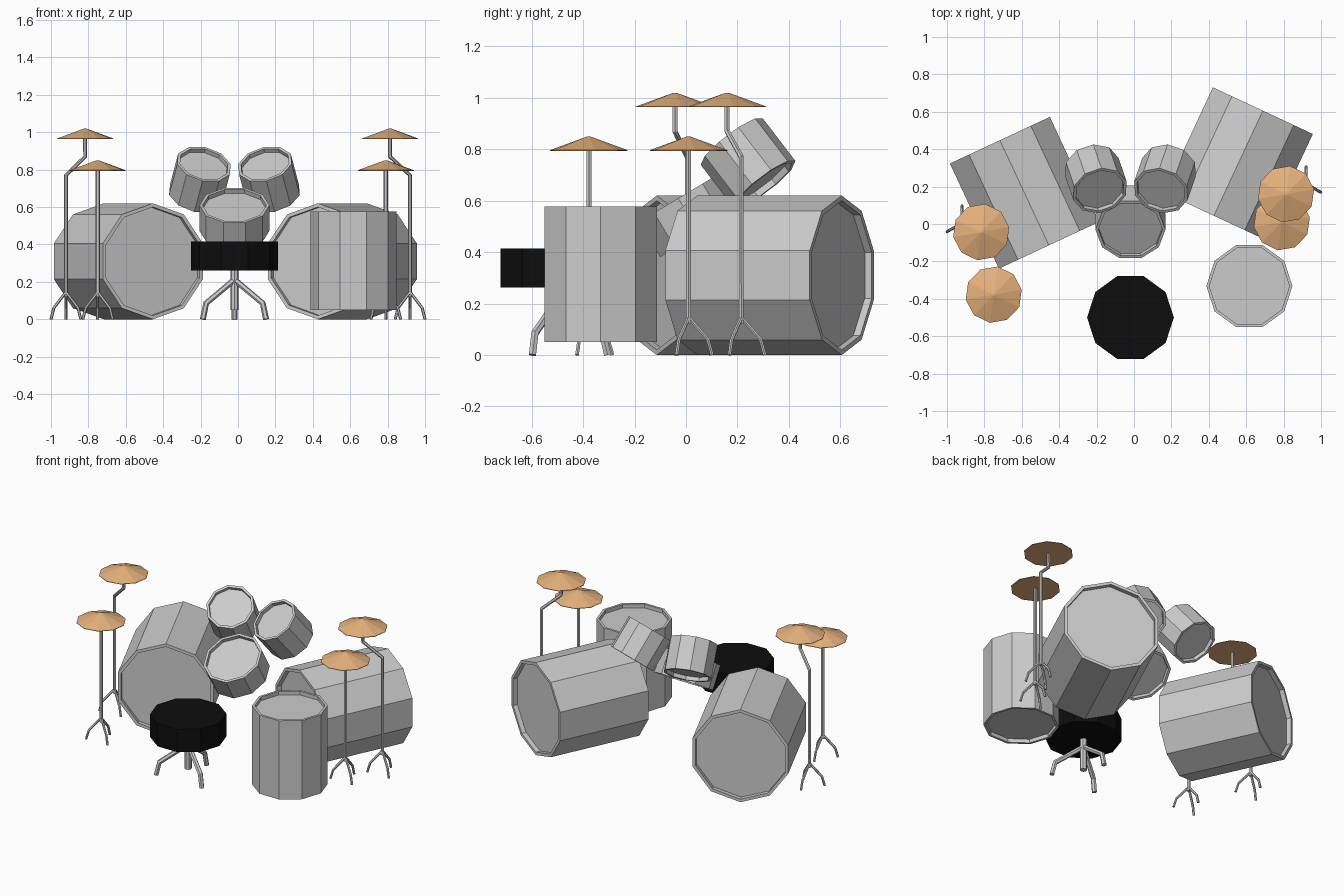
import bpy, bmesh, math
from mathutils import Euler, Vector

if "Cube" in bpy.data.objects:
    bpy.data.objects.remove(bpy.data.objects["Cube"])


def material(name, rgb):
    m = bpy.data.materials.new(name)
    m.diffuse_color = (*rgb, 1)
    m.use_nodes = True
    m.node_tree.nodes["Principled BSDF"].inputs["Base Color"].default_value = m.diffuse_color
    return m


GREY = material("drum grey", (0.6, 0.6, 0.6))
BRONZE = material("cymbal bronze", (0.78, 0.44, 0.20))
BLACK = material("seat black", (0.004, 0.004, 0.004))


def add(name, mesh, mat):
    mesh.materials.clear()
    mesh.materials.append(mat)
    ob = bpy.data.objects.new(name, mesh)
    bpy.context.collection.objects.link(ob)
    return ob


def lathe(name, profile, mat, loc, rot=(0, 0, 0), phase=0, n=10):
    """Faceted turned solid from (radius, z) rings, capped at both ends."""
    bm = bmesh.new()
    rings = []
    for r, z in profile:
        angles = [math.radians(phase) + math.tau * i / n for i in range(n)]
        rings.append([bm.verts.new((r * math.cos(a), r * math.sin(a), z)) for a in angles])
    for a, b in zip(rings, rings[1:]):
        for i in range(n):
            j = (i + 1) % n
            bm.faces.new((a[i], a[j], b[j], b[i]))
    bm.faces.new(rings[0])
    bm.faces.new(rings[-1])
    bmesh.ops.recalc_face_normals(bm, faces=bm.faces)
    mesh = bpy.data.meshes.new(name)
    bm.to_mesh(mesh)
    bm.free()
    ob = add(name, mesh, mat)
    ob.location = loc
    ob.rotation_euler = [math.radians(v) for v in rot]
    return ob


def drum(name, r, depth, head, rot, wall=0.016, recess=0.025, phase=0):
    """Drum with recessed heads; 'head' is the centre of the playing end."""
    profile = [(r - wall, -recess), (r - wall, 0), (r, 0),
               (r, -depth), (r - wall, -depth), (r - wall, -depth + recess)]
    return lathe(name, profile, GREY, head, rot, phase)


def tubes(name, paths, radius, mat=GREY):
    """Several bent tubes joined into one mesh."""
    cu = bpy.data.curves.new(name + "_path", 'CURVE')
    cu.dimensions = '3D'
    cu.bevel_depth = radius
    cu.bevel_resolution = 1
    cu.use_fill_caps = True
    for pts in paths:
        s = cu.splines.new('POLY')
        s.points.add(len(pts) - 1)
        s.use_smooth = False
        for p, co in zip(s.points, pts):
            p.co = (*co, 1)
    tmp = bpy.data.objects.new(name + "_path", cu)
    mesh = bpy.data.meshes.new_from_object(tmp)
    bpy.data.objects.remove(tmp)
    return add(name, mesh, mat)


def tripod(cx, cy, profile, start):
    """Three leg paths from (radius, z) points round a centre."""
    paths = []
    for k in range(3):
        a = math.radians(start + 120 * k)
        paths.append([(cx + r * math.cos(a), cy + r * math.sin(a), z) for r, z in profile])
    return paths


# Bass drums, turned outward at the back
drum("bass_drum_left", 0.31, 0.62, (-0.455, -0.114, 0.31), (90, 0, 25), 0.02, 0.03, 18)
drum("bass_drum_right", 0.31, 0.62, (0.427, 0.044, 0.31), (90, 0, -25), 0.02, 0.03, 18)

# Rack toms and snare, tilted towards the player
MID = -0.019
for side, s in (("left", -1), ("right", 1)):
    drum("rack_tom_" + side, 0.151, 0.213, (MID + s * 0.163, 0.178, 0.83), (39, 0, -s * 19))
drum("snare_drum", 0.187, 0.16, (MID, -0.03, 0.61), (31, 0, 0))

# Floor tom
drum("floor_tom", 0.23, 0.527, (0.617, -0.332, 0.577), (0, 0, 0))

# Stool
SY = -0.5
lathe("seat", [(0.232, 0.262), (0.232, 0.415)], BLACK, (MID, SY, 0))
lathe("seat_post", [(0.022, 0.05), (0.022, 0.265)], GREY, (MID, SY, 0), n=8)
tubes("stool_legs", tripod(MID, SY, [(0.01, 0.205), (0.175, 0.085), (0.195, 0.0)], 90), 0.016)

# Cymbals: cymbal centre, apex height, lower pole position
CYMBALS = {
    "left_high": ((-0.817, -0.043), 1.02, (-0.92, 0.005)),
    "left_low": ((-0.75, -0.378), 0.85, (-0.75, -0.378)),
    "right_high": ((0.813, 0.16), 1.02, (0.92, 0.215)),
    "right_low": ((0.79, 0.01), 0.85, (0.79, 0.01)),
}
for name, ((x, y), top, (px, py)) in CYMBALS.items():
    lathe("cymbal_" + name, [(0.152, top - 0.056), (0.152, top - 0.053), (0.006, top)],
          BRONZE, (x, y, 0), phase=10)
    pole = [(px, py, 0.12)]
    if (px, py) != (x, y):
        pole += [(px, py, 0.77), (x, y, 0.87)]
    pole.append((x, y, top - 0.04))
    tubes("stand_pole_" + name, [pole], 0.011)
    tubes("stand_legs_" + name,
          tripod(px, py, [(0.005, 0.14), (0.075, 0.06), (0.092, 0.0)], 90), 0.008)
